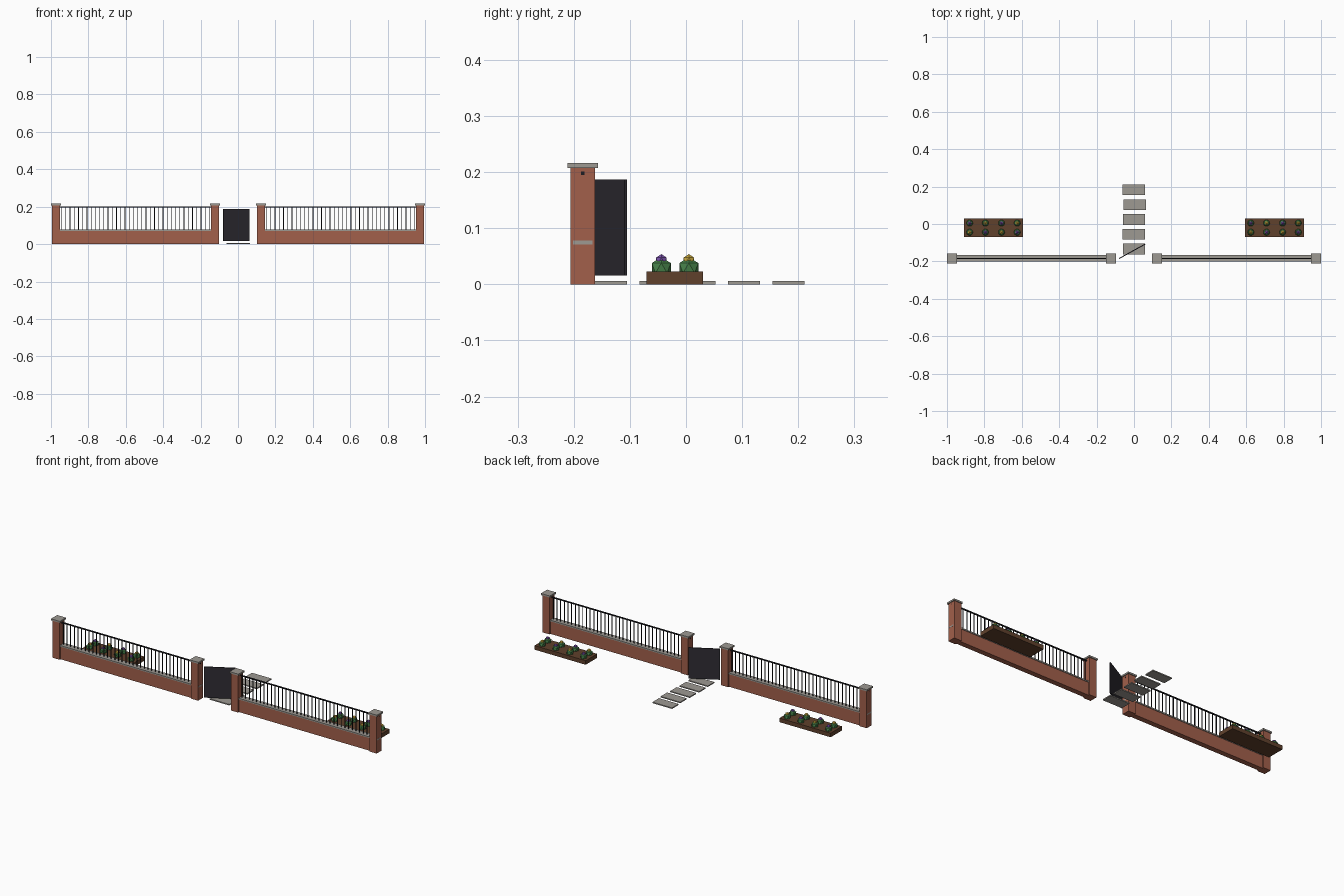
import bpy, bmesh, math
from mathutils import Matrix, Vector

if "Cube" in bpy.data.objects:
    bpy.data.objects.remove(bpy.data.objects["Cube"])


def mat(name, rgb):
    m = bpy.data.materials.new(name)
    m.diffuse_color = (*rgb, 1)
    m.use_nodes = True
    m.node_tree.nodes["Principled BSDF"].inputs["Base Color"].default_value = m.diffuse_color
    return m


BRICK = mat("brick red", (0.36, 0.115, 0.07))
STONE = mat("stone grey", (0.34, 0.32, 0.29))
IRON = mat("black iron", (0.012, 0.012, 0.015))
GATE = mat("gate charcoal", (0.028, 0.026, 0.034))
SOIL = mat("bed brown", (0.115, 0.052, 0.025))
LEAF = mat("leaf green", (0.065, 0.23, 0.07))
PURPLE = mat("flower purple", (0.20, 0.085, 0.42))
YELLOW = mat("flower yellow", (0.62, 0.42, 0.05))


def finish(name, bm, material):
    me = bpy.data.meshes.new(name)
    bm.to_mesh(me)
    bm.free()
    me.materials.append(material)
    ob = bpy.data.objects.new(name, me)
    bpy.context.collection.objects.link(ob)
    return ob


def add_box(bm, x0, x1, y0, y1, z0, z1):
    c = Vector(((x0 + x1) / 2, (y0 + y1) / 2, (z0 + z1) / 2))
    s = Matrix.Diagonal((x1 - x0, y1 - y0, z1 - z0, 1))
    bmesh.ops.create_cube(bm, size=1, matrix=Matrix.Translation(c) @ s)


def box(name, material, *b):
    bm = bmesh.new()
    add_box(bm, *b)
    return finish(name, bm, material)


def ico(name, material, x, y, z, r):
    bm = bmesh.new()
    bmesh.ops.create_icosphere(bm, subdivisions=1, radius=r,
                               matrix=Matrix.Translation((x, y, z)))
    return finish(name, bm, material)


FY = -0.184           # fence line
PX = (0.123, 0.973)   # pillar centres on each side

for side, s in (("left", -1), ("right", 1)):
    # pillars with caps
    for px, pos in zip(PX, ("inner", "outer")):
        x = s * px
        box(f"{side}_{pos}_pillar", BRICK, x - .0222, x + .0222, FY - .0222, FY + .0222, 0, .207)
        box(f"{side}_{pos}_pillar_cap", STONE, x - .027, x + .027, FY - .027, FY + .027, .207, .216)

    # low wall, coping and top rail, reaching just through the pillars
    a, b = sorted((s * (PX[0] - .0225), s * (PX[1] + .0225)))
    box(f"{side}_wall", BRICK, a + .003, b - .003, FY - .0145, FY + .0145, 0, .071)
    box(f"{side}_wall_coping", STONE, a, b, FY - .0178, FY + .0178, .071, .078)
    box(f"{side}_top_rail", IRON, a, b, FY - .003, FY + .003, .195, .201)

    # railing bars
    bm = bmesh.new()
    n = 36
    for i in range(n):
        x = s * (PX[0] + .03 + (PX[1] - PX[0] - .06) * i / (n - 1))
        add_box(bm, x - .0018, x + .0018, FY - .0018, FY + .0018, .077, .197)
    finish(f"{side}_railing_bars", bm, IRON)

    # flower bed with two rows of plants
    cx = s * .7515
    box(f"{side}_flower_bed", SOIL, cx - .157, cx + .157, -.07, .03, 0, .0225)
    for i, dx in enumerate((-.127, -.043, .043, .127)):
        for j, y in enumerate((-.044, .005)):
            ico(f"{side}_shrub_{i}_{j}", LEAF, cx + dx, y, .029, .0198)
            ico(f"{side}_flower_{i}_{j}", PURPLE if (i + j) % 2 else YELLOW,
                cx + dx, y, .0425, .0113)

# half-open gate panel, hinged on the left
gate = box("gate_panel", GATE, 0, .16, -.0025, .0025, .016, .187)
gate.location = (-.08, FY - .001, 0)
gate.rotation_euler.z = math.radians(29)

# stepping stones
for i, dx in enumerate((0, -.002, 0, .003, -.002)):
    y = -.134 + i * .0792
    box(f"stepping_stone_{i}", STONE, dx - .06, dx + .06, y - .0285, y + .0285, 0, .006)
